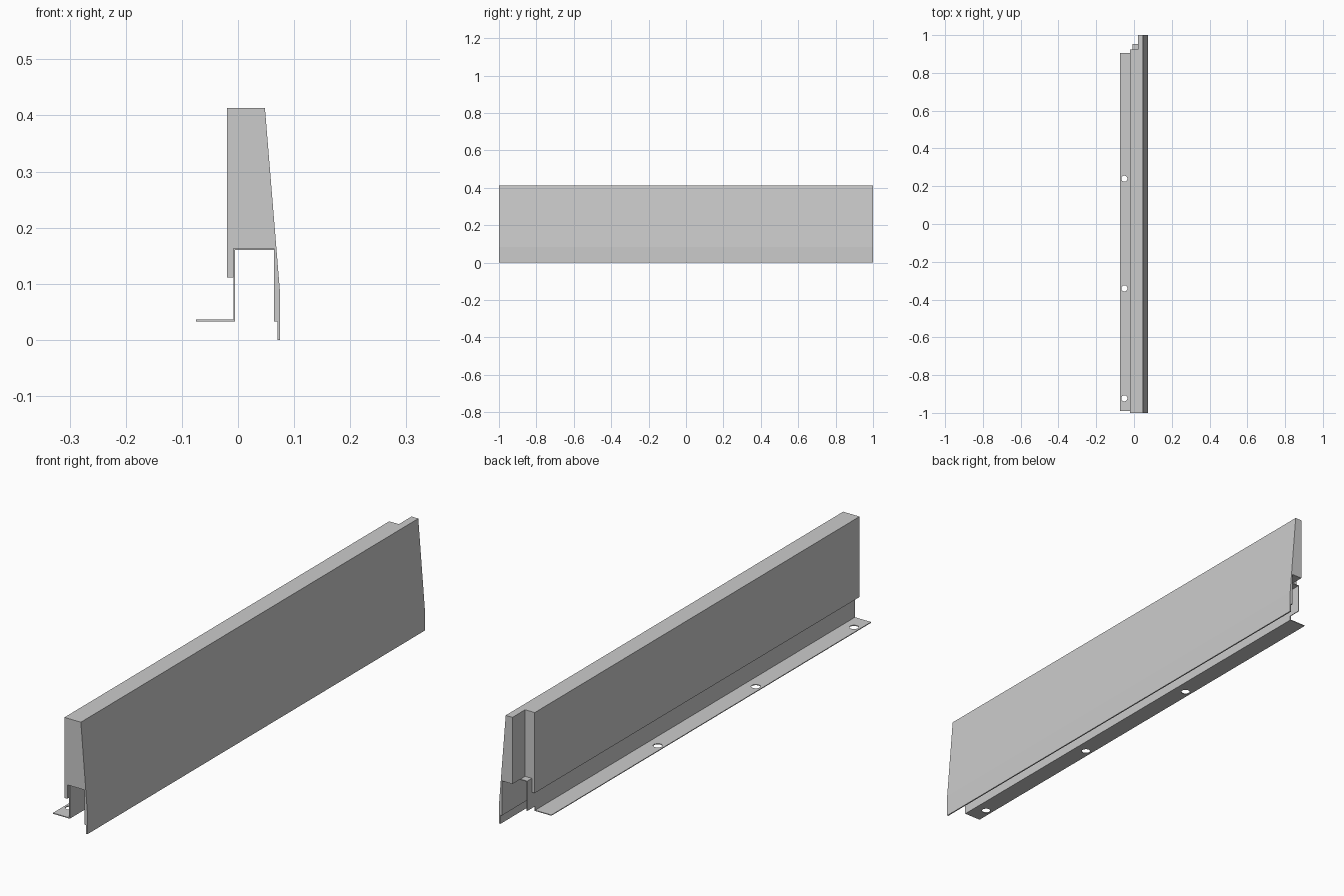
import bpy, bmesh
from mathutils import Matrix

if "Cube" in bpy.data.objects:
    bpy.data.objects.remove(bpy.data.objects["Cube"])


def make_object(name, bm):
    bmesh.ops.recalc_face_normals(bm, faces=bm.faces)
    mesh = bpy.data.meshes.new(name)
    bm.to_mesh(mesh)
    bm.free()
    obj = bpy.data.objects.new(name, mesh)
    bpy.context.collection.objects.link(obj)
    return obj


def extrude_profile(name, points, y0, y1):
    """Extrude an (x, z) outline along y."""
    bm = bmesh.new()
    face = bm.faces.new([bm.verts.new((x, y0, z)) for x, z in points])
    ext = bmesh.ops.extrude_face_region(bm, geom=[face])
    verts = [g for g in ext["geom"] if isinstance(g, bmesh.types.BMVert)]
    bmesh.ops.translate(bm, verts=verts, vec=(0, y1 - y0, 0))
    return make_object(name, bm)


def box(name, x0, x1, y0, y1, z0, z1):
    return extrude_profile(name, [(x0, z0), (x1, z0), (x1, z1), (x0, z1)], y0, y1)


def cylinder(name, x, y, z, radius, depth):
    bm = bmesh.new()
    bmesh.ops.create_cone(bm, cap_ends=True, segments=32, radius1=radius,
                          radius2=radius, depth=depth,
                          matrix=Matrix.Translation((x, y, z)))
    return make_object(name, bm)


def cut(target, cutter):
    """Subtract the cutter, then discard it."""
    cutter.hide_render = True
    mod = target.modifiers.new("cut", "BOOLEAN")
    mod.operation = "DIFFERENCE"
    mod.solver = "EXACT"
    mod.object = cutter
    with bpy.context.temp_override(object=target, active_object=target):
        bpy.ops.object.modifier_apply(modifier=mod.name)
    bpy.data.objects.remove(cutter)


T = 0.003  # sheet thickness

# Solid panel with sloped outer face and a drip lip at the bottom
panel = extrude_profile("panel", [
    (-0.02, 0.111), (-0.02, 0.413), (0.048, 0.413), (0.075, 0.083),
    (0.075, 0), (0.07, 0), (0.07, 0.033), (0.064, 0.033),
    (0.064, 0.16 + T), (-0.005 - T, 0.16 + T), (-0.005 - T, 0.111)], -1, 1)

# Rebate on the inner side of the far end
cut(panel, box("rebate_cutter", -0.1, 0.02, 0.925, 1.1, -0.1, 0.6))

# Folded sheet bracket: mounting flange, upright, top strip
bracket = extrude_profile("mounting_bracket", [
    (-0.075, 0.033), (-0.005, 0.033), (-0.005, 0.16), (0.064, 0.16),
    (0.064, 0.16 + T), (-0.005 - T, 0.16 + T), (-0.005 - T, 0.033 + T),
    (-0.075, 0.033 + T)], -0.99, 0.952)

# Corner relief at the far end of the flange
cut(bracket, box("relief_cutter", -0.1, 0.03, 0.905, 1.1, 0, 0.051))

# Screw holes
for y in (-0.923, -0.341, 0.24):
    cut(bracket, cylinder("hole_cutter", -0.051, y, 0.034, 0.016, 0.04))
